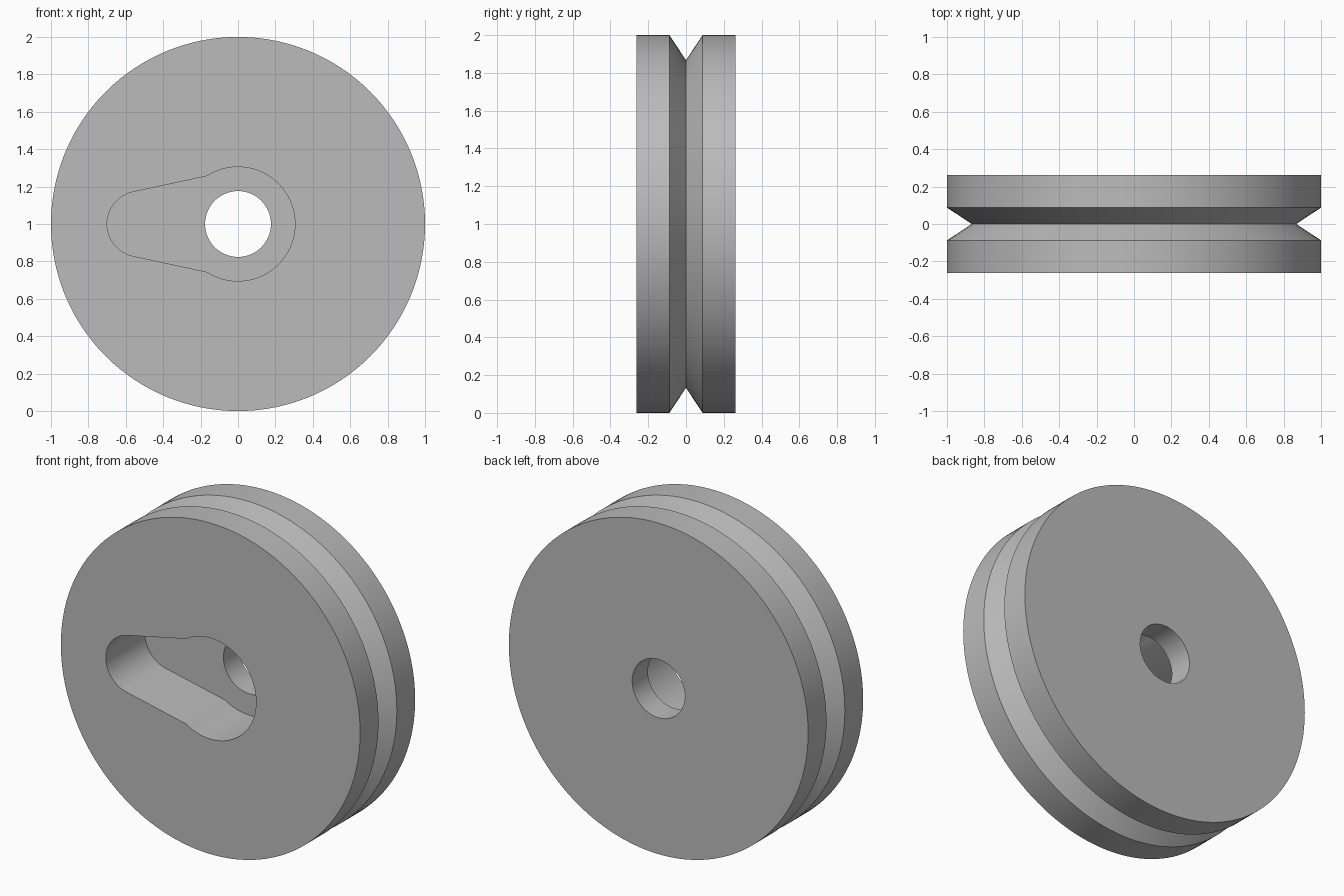
import bpy, bmesh
from math import sin, cos, pi, atan2
from mathutils import Matrix, Vector

cube = bpy.data.objects.get("Cube")
if cube:
    bpy.data.objects.remove(cube, do_unlink=True)

HALF = 0.2625          # half thickness
GROOVE = 0.0875        # half width of the rim groove
BORE = 0.176
FLOOR = 0.1125         # y of the recess floor
CENTRE = Vector((0, 0, 1))

grey = bpy.data.materials.new("plain grey")
grey.use_nodes = True
colour = (0.5, 0.5, 0.5, 1)
grey.diffuse_color = colour
grey.node_tree.nodes["Principled BSDF"].inputs["Base Color"].default_value = colour


def make_object(name, bm):
    bmesh.ops.recalc_face_normals(bm, faces=bm.faces)
    mesh = bpy.data.meshes.new(name)
    bm.to_mesh(mesh)
    bm.free()
    mesh.materials.append(grey)
    obj = bpy.data.objects.new(name, mesh)
    bpy.context.collection.objects.link(obj)
    return obj


def arc(cx, radius, start, end, steps):
    angles = [start + (end - start) * i / steps for i in range(steps + 1)]
    return [(cx + radius * cos(a), radius * sin(a)) for a in angles]


# Grooved wheel: closed profile of (radius, y) spun around the y axis
profile = [(BORE, -HALF), (1, -HALF), (1, -GROOVE), (0.867, 0),
           (1, GROOVE), (1, HALF), (BORE, HALF)]
bm = bmesh.new()
verts = [bm.verts.new((r, y, 1)) for r, y in profile]
edges = [bm.edges.new((v, verts[i - 1])) for i, v in enumerate(verts)]
bmesh.ops.spin(bm, geom=verts + edges, cent=CENTRE, axis=(0, 1, 0),
               angle=2 * pi, steps=128, use_merge=True)
bmesh.ops.remove_doubles(bm, verts=bm.verts, dist=0.0001)
wheel = make_object("grooved_wheel", bm)

# Keyhole recess: round hub joined to a tapered slot with a round end
hub_angle = atan2(0.257, -0.165)
end_angle = pi / 2 + 0.213
outline = (arc(0, 0.305, -hub_angle, hub_angle, 48)
           + arc(-0.525, 0.175, end_angle, 2 * pi - end_angle, 24))
bm = bmesh.new()
base = bm.faces.new([bm.verts.new((x, -0.4, 1 + z)) for x, z in outline])
sides = bmesh.ops.extrude_face_region(bm, geom=[base])["geom"]
bmesh.ops.translate(bm, vec=(0, FLOOR + 0.4, 0),
                    verts=[g for g in sides if isinstance(g, bmesh.types.BMVert)])
cutter = make_object("recess_cutter", bm)
cutter.hide_render = True

# Cut the recess, then drop the cutter
cut = wheel.modifiers.new("keyhole recess", 'BOOLEAN')
cut.operation = 'DIFFERENCE'
cut.solver = 'EXACT'
cut.object = cutter
bpy.ops.object.select_all(action='DESELECT')
wheel.select_set(True)
bpy.context.view_layer.objects.active = wheel
bpy.ops.object.modifier_apply(modifier=cut.name)
bpy.data.objects.remove(cutter, do_unlink=True)

# Merge the flat faces and smooth the round walls
bm = bmesh.new()
bm.from_mesh(wheel.data)
bmesh.ops.dissolve_limit(bm, angle_limit=0.005, verts=bm.verts, edges=bm.edges)
bm.to_mesh(wheel.data)
bm.free()
bpy.ops.object.shade_smooth_by_angle(angle=0.35)
